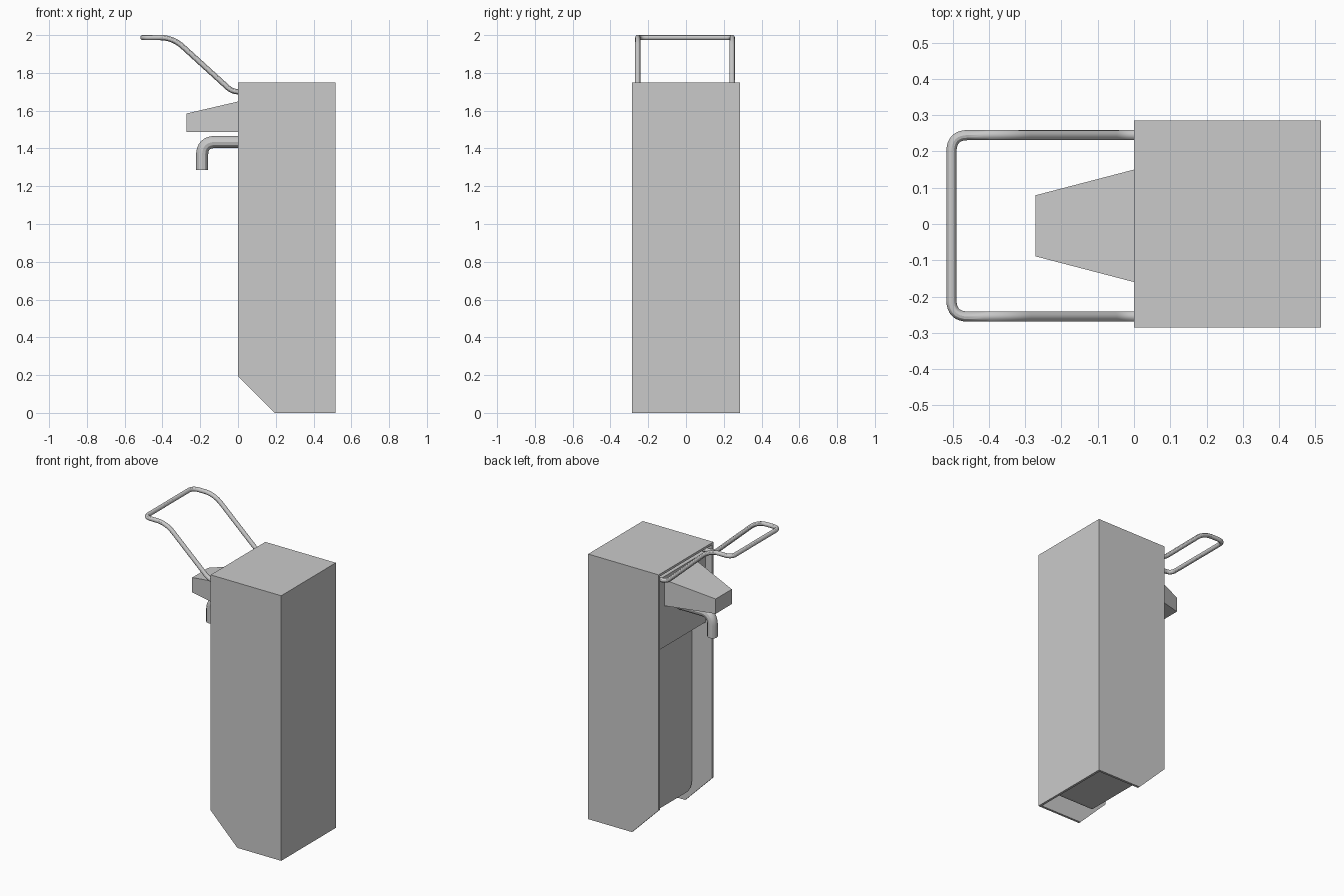
import bpy, bmesh
from mathutils import Vector

if "Cube" in bpy.data.objects:
    bpy.data.objects.remove(bpy.data.objects["Cube"])

GREY = (0.59, 0.59, 0.59, 1)
metal = bpy.data.materials.new("plain grey")
metal.use_nodes = True
metal.diffuse_color = GREY
metal.node_tree.nodes["Principled BSDF"].inputs["Base Color"].default_value = GREY


def finish(name, bm):
    bmesh.ops.recalc_face_normals(bm, faces=bm.faces)
    mesh = bpy.data.meshes.new(name)
    bm.to_mesh(mesh)
    bm.free()
    obj = bpy.data.objects.new(name, mesh)
    bpy.context.collection.objects.link(obj)
    mesh.materials.append(metal)
    return obj


def prism(name, profile, y0, y1):
    """Extrude an (x, z) profile from y0 to y1."""
    bm = bmesh.new()
    face = bm.faces.new([bm.verts.new((x, y0, z)) for x, z in profile])
    out = bmesh.ops.extrude_face_region(bm, geom=[face])
    verts = [g for g in out["geom"] if isinstance(g, bmesh.types.BMVert)]
    bmesh.ops.translate(bm, verts=verts, vec=(0, y1 - y0, 0))
    return finish(name, bm)


def rounded(points, radii, steps=8):
    """Round the inner corners of a path with quadratic arcs."""
    pts = [Vector(p) for p in points]
    path = [pts[0]]
    for a, b, c, r in zip(pts, pts[1:], pts[2:], radii):
        p, q = b + (a - b).normalized() * r, b + (c - b).normalized() * r
        for i in range(steps + 1):
            t = i / steps
            path.append(p * (1 - t) ** 2 + b * 2 * t * (1 - t) + q * t * t)
    return path + [pts[-1]]


def tube(name, path, radius):
    curve = bpy.data.curves.new(name, "CURVE")
    curve.dimensions = "3D"
    curve.bevel_depth = radius
    curve.bevel_resolution = 4
    curve.use_fill_caps = True
    spline = curve.splines.new("POLY")
    spline.points.add(len(path) - 1)
    for point, co in zip(spline.points, path):
        point.co = (*co, 1)
    obj = bpy.data.objects.new(name, curve)
    bpy.context.collection.objects.link(obj)
    bpy.context.view_layer.update()
    bpy.ops.object.select_all(action="DESELECT")
    obj.select_set(True)
    bpy.context.view_layer.objects.active = obj
    bpy.ops.object.convert(target="MESH")
    obj = bpy.context.object
    obj.data.materials.clear()
    obj.data.materials.append(metal)
    bpy.ops.object.shade_smooth_by_angle()
    return obj


# Sheet metal housing: two sides, back and top; open at the spout side and below
BACK, HALF, TOP, WALL, CUT = 0.515, 0.285, 1.75, 0.015, 0.195
side = [(0, CUT), (CUT, 0), (BACK, 0), (BACK, TOP), (0, TOP)]
prism("housing_left_side", side, HALF - WALL, HALF)
prism("housing_right_side", side, -HALF, WALL - HALF)
inner = HALF - WALL
prism("housing_back_and_top",
      [(BACK - WALL, 0), (BACK, 0), (BACK, TOP), (0, TOP),
       (0, TOP - WALL), (BACK - WALL, TOP - WALL)], -inner, inner)

# Pump mechanism block, set back behind the cover
prism("pump_block", [(0.045, 1.215), (0.46, 1.215), (0.46, 1.68), (0.045, 1.68)],
      -inner, inner)

# Bottle with rounded lower edges
bm = bmesh.new()
bmesh.ops.create_cube(bm, size=1)
bmesh.ops.scale(bm, vec=(0.34, 0.52, 1.14), verts=bm.verts)
bmesh.ops.translate(bm, vec=(0.31, 0, 0.66), verts=bm.verts)
low = [e for e in bm.edges
       if all(v.co.z < 0.5 for v in e.verts)
       and abs(e.verts[0].co.x - e.verts[1].co.x) > 0.1]
bmesh.ops.bevel(bm, geom=low, offset=0.05, segments=6, profile=0.5, affect="EDGES")
finish("bottle", bm)

# Tapered pump cover
MID = -0.005
bm = bmesh.new()
rings = []
for x, half, low_z, high_z in [(0.05, 0.168, 1.487, 1.66), (-0.272, 0.084, 1.487, 1.585)]:
    rings.append([bm.verts.new((x, MID + s * half, z))
                  for s, z in [(-1, low_z), (1, low_z), (1, high_z), (-1, high_z)]])
for i in range(4):
    j = (i + 1) % 4
    bm.faces.new((rings[0][i], rings[0][j], rings[1][j], rings[1][i]))
for ring in rings:
    bm.faces.new(ring)
finish("pump_cover", bm)

# Spout bent downwards
tube("spout", rounded([(0.06, MID, 1.434), (-0.19, MID, 1.434), (-0.19, MID, 1.285)],
                      [0.07]), 0.032)

# Bent wire lever, both arms joined by a grip bar
arm = [(0.06, 1.7), (-0.03, 1.7), (-0.345, 1.987), (-0.503, 1.987)]
SPAN = 0.25
points = [(x, MID + SPAN, z) for x, z in arm]
points += [(x, MID - SPAN, z) for x, z in reversed(arm)]
tube("lever", rounded(points, [0.035, 0.07, 0.045, 0.045, 0.07, 0.035]), 0.014)
